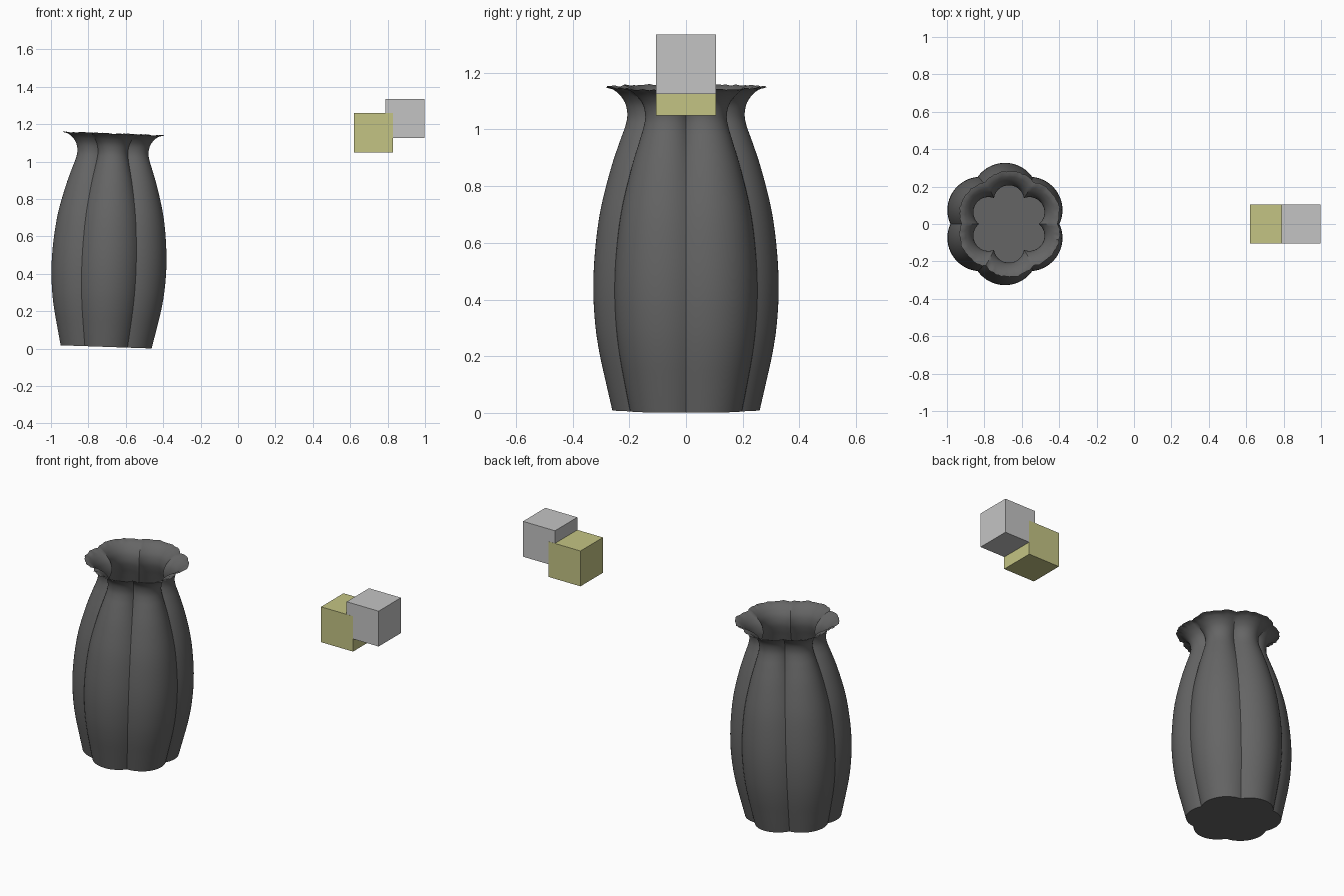
import bpy, bmesh, math, random
from mathutils import Matrix, Vector

if "Cube" in bpy.data.objects:
    bpy.data.objects.remove(bpy.data.objects["Cube"])
random.seed(4)


def material(name, r, g, b):
    m = bpy.data.materials.new(name)
    m.use_nodes = True
    m.diffuse_color = (r, g, b, 1)
    m.node_tree.nodes["Principled BSDF"].inputs["Base Color"].default_value = (r, g, b, 1)
    return m


def add_object(name, bm, mat):
    mesh = bpy.data.meshes.new(name)
    bmesh.ops.recalc_face_normals(bm, faces=bm.faces)
    bm.to_mesh(mesh)
    bm.free()
    mesh.materials.append(mat)
    ob = bpy.data.objects.new(name, mesh)
    bpy.context.collection.objects.link(ob)
    return ob


charcoal = material("charcoal", 0.13, 0.13, 0.13)
light_grey = material("light grey", 0.55, 0.55, 0.55)
olive = material("olive yellow", 0.55, 0.55, 0.23)

# Vase profile: height, tip radius of a lobe, distance of the lobe centre from the axis
PROFILE = [(0, .26, .125), (.1, .283, .132), (.2, .305, .14), (.3, .32, .146),
           (.42, .327, .149), (.55, .322, .149), (.7, .303, .147), (.85, .266, .142),
           (.95, .233, .135), (1.0, .215, .129), (1.04, .207, .126), (1.08, .213, .124),
           (1.11, .231, .12), (1.13, .253, .116), (1.138, .27, .113), (1.141, .283, .112)]
LOBES, PER_LOBE, SUB = 6, 20, 4


def smooth_profile():
    """Catmull-Rom interpolation through the profile points."""
    pts = [Vector(p) for p in PROFILE]
    for i in range(len(pts) - 1):
        a, b, c, d = (pts[max(0, min(len(pts) - 1, i + k))] for k in (-1, 0, 1, 2))
        for s in range(SUB):
            t = s / SUB
            yield b + (c - a) * t / 2 + (a - 2.5 * b + 2 * c - d / 2) * t**2 \
                + (1.5 * (b - c) + (d - a) / 2) * t**3
    yield pts[-1]


def lobed_radius(tip, centre, angle):
    """Outline of overlapping circles set around the axis."""
    step = 2 * math.pi / LOBES
    off = angle % step - step / 2
    return centre * math.cos(off) + math.sqrt((tip - centre)**2 - (centre * math.sin(off))**2)


# Lobed vase wall with a ruffled lip and a closed base
bm = bmesh.new()
rings = []
count = LOBES * PER_LOBE
ruffle = [random.uniform(-1, 1) for _ in range(count)]
for z, tip, centre in smooth_profile():
    ring = []
    wave = max(0, (z - 1.125) / .016)
    for i in range(count):
        # lobes point towards +y and -y, grooves towards +x and -x
        a = 2 * math.pi * i / count
        r = lobed_radius(tip, centre, a) + .004 * wave * ruffle[i]
        ring.append(bm.verts.new((r * math.cos(a), r * math.sin(a), z + .003 * wave * ruffle[i - 1])))
    rings.append(ring)
for low, high in zip(rings, rings[1:]):
    for i in range(count):
        j = (i + 1) % count
        bm.faces.new((low[i], low[j], high[j], high[i]))
bm.faces.new(rings[0][::-1])
vase = add_object("vase", bm, charcoal)
vase.location = (-.705, 0, .0095)
vase.rotation_euler.y = math.radians(2)
bpy.context.view_layer.objects.active = vase
vase.select_set(True)
bpy.ops.object.shade_smooth_by_angle(angle=math.radians(35))
vase.select_set(False)


# Two overlapping cubes
def cube(name, x, z, depth, mat):
    bm = bmesh.new()
    bmesh.ops.create_cube(bm, size=1, matrix=Matrix.Translation((x, 0, z))
                          @ Matrix.Diagonal((.21, depth, .21, 1)))
    add_object(name, bm, mat)


cube("yellow_cube", .725, 1.155, .211, olive)
cube("grey_cube", .893, 1.23, .21, light_grey)
